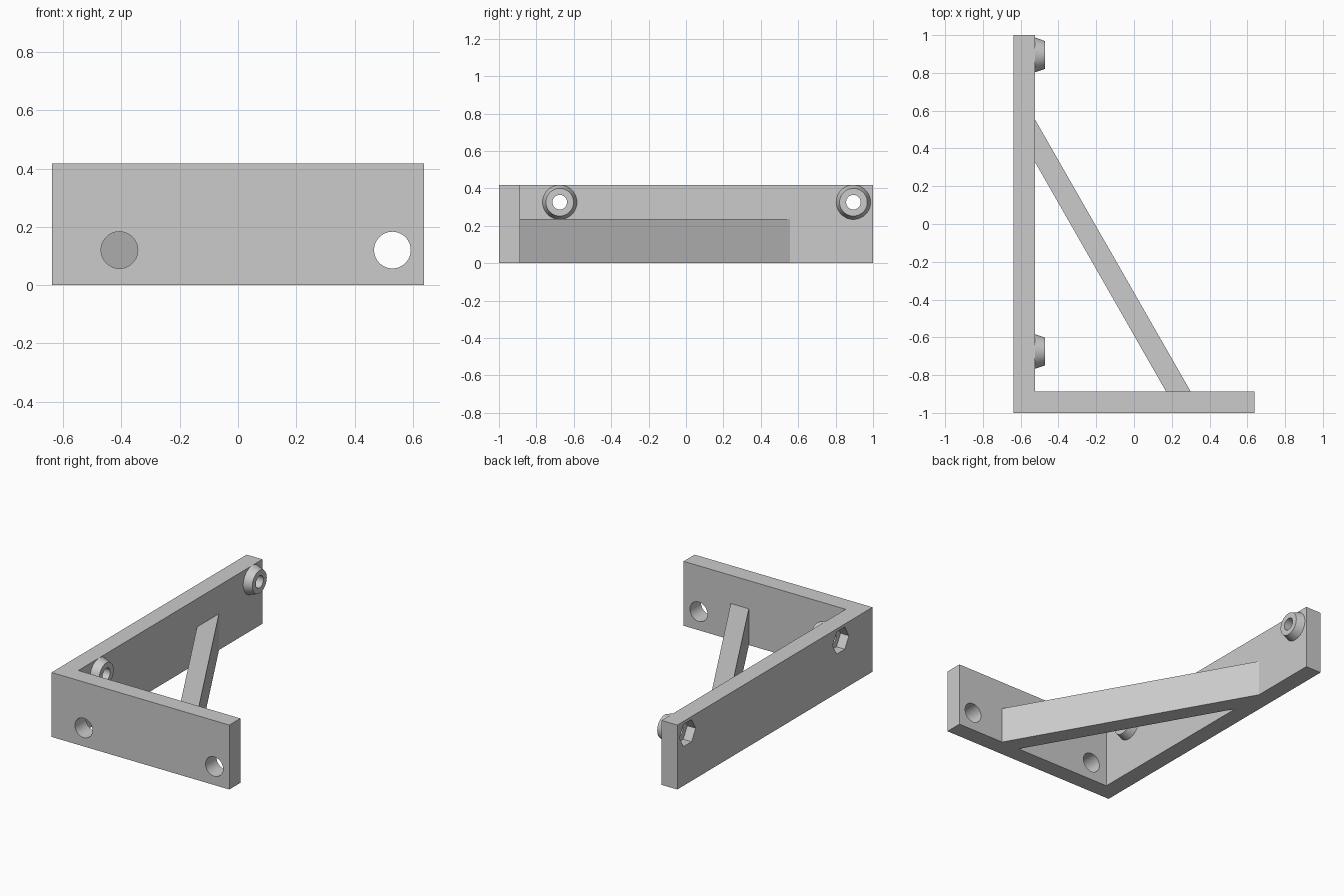
import bpy, bmesh, math
from mathutils import Matrix

if "Cube" in bpy.data.objects:
    bpy.data.objects.remove(bpy.data.objects["Cube"], do_unlink=True)

W, L, H, T = 0.638, 1.0, 0.418, 0.113   # half width, half length, height, plate thickness
INNER_X, INNER_Y = -W + T, -L + T

grey = bpy.data.materials.new("plain_grey")
grey.use_nodes = True
colour = (0.6, 0.6, 0.6, 1)
grey.diffuse_color = colour
grey.node_tree.nodes["Principled BSDF"].inputs["Base Color"].default_value = colour


def finish(name, bm):
    bmesh.ops.recalc_face_normals(bm, faces=bm.faces)
    mesh = bpy.data.meshes.new(name)
    bm.to_mesh(mesh)
    bm.free()
    mesh.materials.append(grey)
    ob = bpy.data.objects.new(name, mesh)
    bpy.context.collection.objects.link(ob)
    return ob


def extrude_profile(name, points, height):
    bm = bmesh.new()
    face = bm.faces.new([bm.verts.new((x, y, 0)) for x, y in points])
    top = bmesh.ops.extrude_face_region(bm, geom=[face])["geom"]
    verts = [v for v in top if isinstance(v, bmesh.types.BMVert)]
    bmesh.ops.translate(bm, verts=verts, vec=(0, 0, height))
    return finish(name, bm)


def cone(name, axis, centre, r1, r2, depth, sides=48):
    """Cone or prism pointing along +x or +y."""
    bm = bmesh.new()
    turn = Matrix.Rotation(math.pi / 2, 4, "Y") if axis == "x" else Matrix.Rotation(-math.pi / 2, 4, "X")
    bmesh.ops.create_cone(bm, cap_ends=True, segments=sides, radius1=r1, radius2=r2,
                          depth=depth, matrix=Matrix.Translation(centre) @ turn)
    return finish(name, bm)


def apply_cuts(ob, cutters):
    for cutter in cutters:
        mod = ob.modifiers.new("cut", "BOOLEAN")
        mod.operation, mod.solver, mod.object = "DIFFERENCE", "EXACT", cutter
    graph = bpy.context.evaluated_depsgraph_get()
    mesh = bpy.data.meshes.new_from_object(ob.evaluated_get(graph))
    ob.modifiers.clear()
    ob.data = mesh


def smooth(ob):
    bpy.ops.object.select_all(action="DESELECT")
    ob.select_set(True)
    bpy.context.view_layer.objects.active = ob
    bpy.ops.object.shade_smooth_by_angle(angle=math.radians(25))


# L-shaped frame: long side plate and front plate
frame = extrude_profile("frame", [(-W, -L), (W, -L), (W, INNER_Y), (INNER_X, INNER_Y),
                                  (INNER_X, L), (-W, L)], H)

# Diagonal brace between the plates
extrude_profile("brace", [(INNER_X, 0.33), (0.17, INNER_Y), (0.30, INNER_Y), (INNER_X, 0.555)], 0.235)

# Round holes in the front plate
cutters = [cone("front_hole_cutter", "y", (x, -L + T / 2, 0.12), 0.063, 0.063, 0.3)
           for x in (-0.407, 0.53)]

# Tapered bosses, their bolt holes and the hexagonal nut pockets behind them
bosses = []
for name, y in (("front_boss", -0.675), ("back_boss", 0.895)):
    z, rise, pocket = 0.326, 0.053, 0.06
    boss = cone(name, "x", (INNER_X + rise / 2, y, z), 0.092, 0.074, rise)
    bolt = cone("bolt_cutter", "x", (INNER_X, y, z), 0.039, 0.039, 0.5)
    nut = cone("nut_cutter", "x", (-W, y, z), 0.083, 0.083, pocket * 2, 6)
    apply_cuts(boss, [bolt])
    bosses.append(boss)
    cutters += [bolt, nut]

apply_cuts(frame, cutters)
for cutter in cutters:
    bpy.data.objects.remove(cutter, do_unlink=True)
for part in [frame] + bosses:
    smooth(part)
